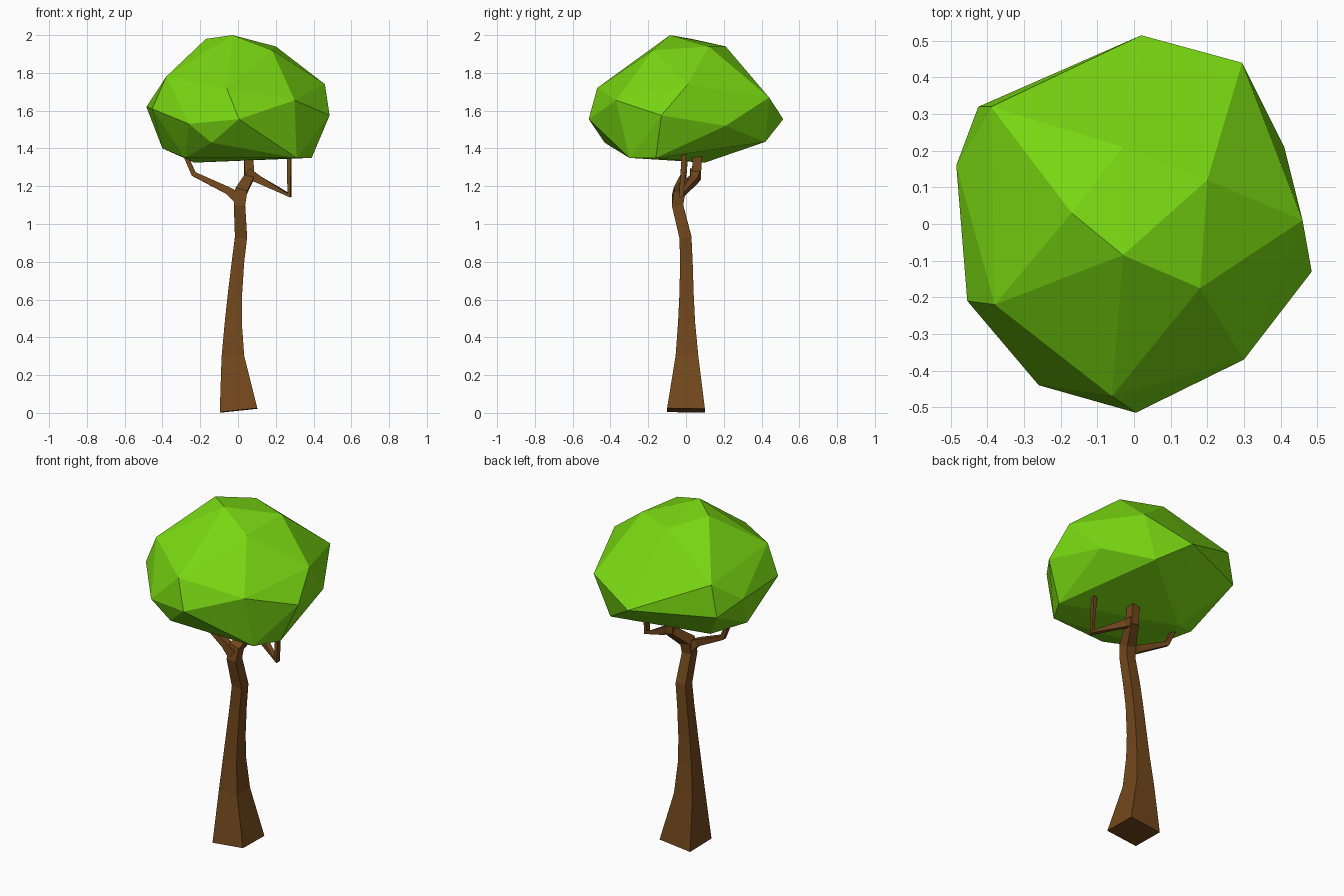
import bpy, bmesh
from mathutils import Vector


def material(name, rgb):
    m = bpy.data.materials.new(name)
    m.diffuse_color = (*rgb, 1)
    return m


def add_object(name, bm, mat):
    bmesh.ops.recalc_face_normals(bm, faces=bm.faces)
    me = bpy.data.meshes.new(name)
    bm.to_mesh(me)
    bm.free()
    me.materials.append(mat)
    ob = bpy.data.objects.new(name, me)
    bpy.context.collection.objects.link(ob)
    return ob


def limb(name, path, mat):
    """Square tube along a path of (x, y, z, half width)."""
    bm = bmesh.new()
    pts = [Vector(p[:3]) for p in path]
    rings = []
    for i, p in enumerate(pts):
        a = (p - pts[i - 1]).normalized() if i else Vector()
        b = (pts[i + 1] - p).normalized() if i + 1 < len(pts) else Vector()
        t = (a + b).normalized()
        u = Vector((0, 1, 0)).cross(t).normalized()
        v = t.cross(u)
        r = path[i][3]
        rings.append([bm.verts.new(p + r * (su * u + sv * v))
                      for su, sv in ((-1, -1), (1, -1), (1, 1), (-1, 1))])
    for lo, hi in zip(rings, rings[1:]):
        for k in range(4):
            j = (k + 1) % 4
            bm.faces.new((lo[k], lo[j], hi[j], hi[k]))
    bm.faces.new(rings[0])
    bm.faces.new(rings[-1])
    return add_object(name, bm, mat)


bark = material("bark", (0.17, 0.065, 0.012))
leaf = material("leaf", (0.19, 0.68, 0.006))

# Trunk, bending into the central branch
limb("trunk", [
    (0.003, 0.0, 0.013, 0.1), (-0.027, 0.005, 0.3, 0.06),
    (-0.025, 0.003, 0.48, 0.045), (-0.017, 0.003, 0.62, 0.038),
    (0.0, 0.002, 0.8, 0.033), (0.016, -0.003, 0.93, 0.032),
    (0.008, -0.045, 1.1, 0.03), (0.015, -0.035, 1.17, 0.032),
    (0.06, 0.055, 1.25, 0.026), (0.055, 0.06, 1.37, 0.024)], bark)

# Side branches
limb("left_branch", [
    (0.01, -0.045, 1.13, 0.03), (-0.05, -0.045, 1.175, 0.02),
    (-0.235, -0.01, 1.265, 0.013), (-0.285, 0.0, 1.38, 0.012)], bark)
limb("right_branch", [
    (0.05, 0.05, 1.27, 0.028), (0.11, 0.045, 1.235, 0.02),
    (0.272, -0.025, 1.153, 0.013), (0.27, -0.01, 1.37, 0.012)], bark)

# Faceted crown as the hull of a few corner points
crown_points = [
    # upper corners
    (-0.03, -0.085, 2.0), (-0.17, 0.03, 1.98), (0.2, 0.12, 1.94),
    (0.18, -0.175, 1.92), (-0.03, 0.21, 1.94), (-0.38, -0.22, 1.78),
    (-0.39, 0.32, 1.74), (0.46, 0.01, 1.74), (-0.06, -0.47, 1.72),
    # widest corners
    (0.295, 0.44, 1.67), (0.3, -0.37, 1.655), (-0.485, 0.16, 1.62),
    (-0.455, -0.21, 1.61), (0.485, -0.13, 1.575), (0.02, 0.515, 1.555),
    (-0.425, 0.32, 1.555), (0.005, -0.515, 1.555), (-0.26, -0.44, 1.53),
    (0.41, 0.21, 1.52),
    # underside corners
    (0.2, 0.42, 1.435), (-0.14, -0.43, 1.43), (-0.4, 0.0, 1.4),
    (0.39, -0.16, 1.35), (0.31, -0.3, 1.35), (-0.28, -0.22, 1.35),
    (-0.23, 0.1, 1.325)]
bm = bmesh.new()
for p in crown_points:
    bm.verts.new(p)
hull = bmesh.ops.convex_hull(bm, input=bm.verts)
bmesh.ops.delete(bm, geom=[v for v in bm.verts if not v.link_faces], context='VERTS')
add_object("crown", bm, leaf)
